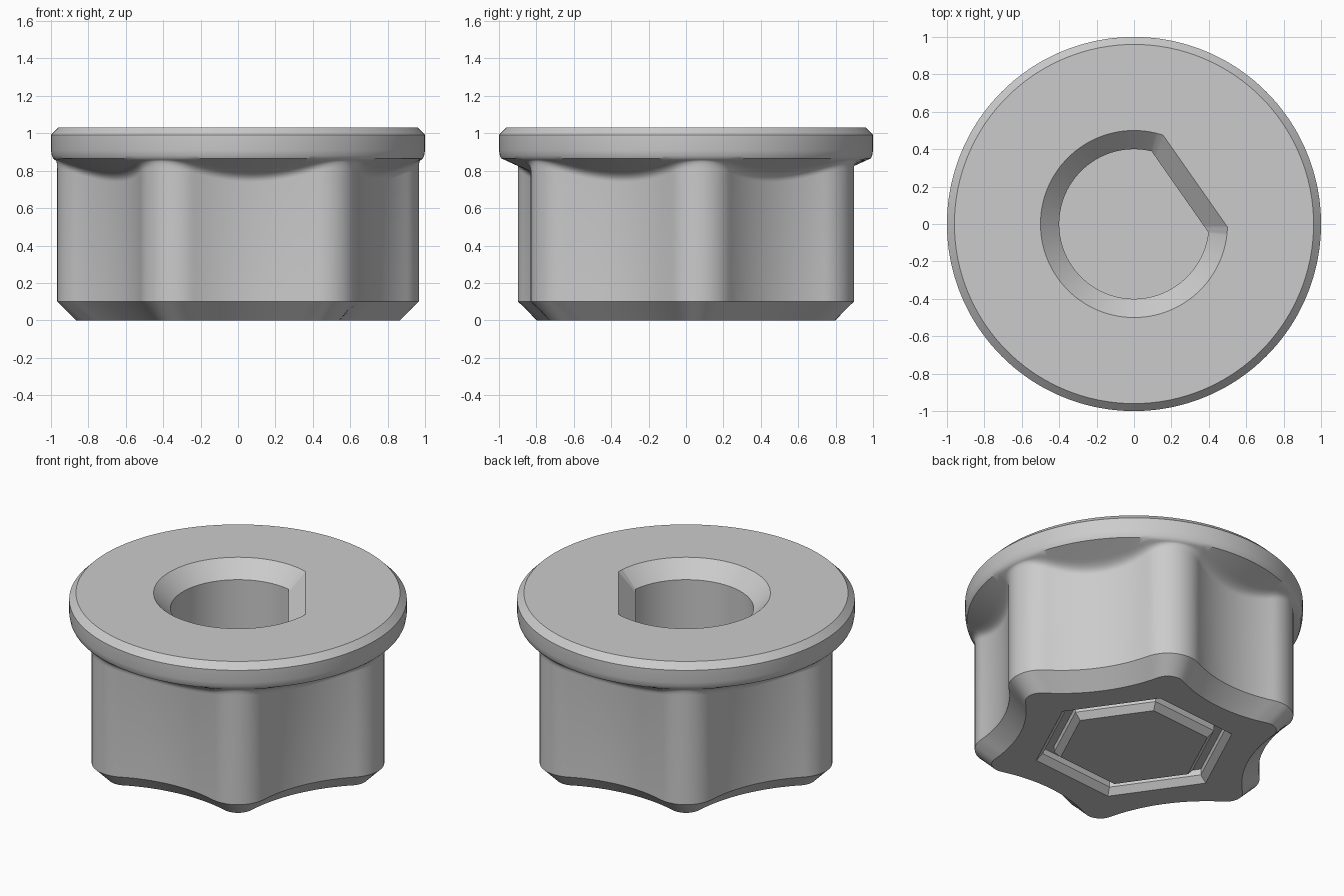
import bpy
import bmesh
from math import sin, cos, acos, atan2, radians, sqrt, pi

if "Cube" in bpy.data.objects:
    bpy.data.objects.remove(bpy.data.objects["Cube"], do_unlink=True)

N = 360                      # samples around every loop
TURN = radians(5)            # direction of the first star point
FLAT = radians(35)           # direction of the flat in the shaft hole
SIXTH = pi / 3
ANGLES = [TURN + 2 * pi * i / N for i in range(N)]

# Star outline: six rounded tips joined by tangent hollow arcs
TIP, HOLLOW, ROUND = 0.97, 0.795, 0.2
C = TIP - ROUND
K = cos(SIXTH / 2)
RHO = (HOLLOW**2 + C**2 - 2 * HOLLOW * C * K - ROUND**2) / (2 * (ROUND - HOLLOW + C * K))
D = HOLLOW + RHO


def star_radius(angle, inset=0.0):
    a = (angle - TURN) % SIXTH
    a = min(a, SIXTH - a)
    t, rho = ROUND - inset, RHO + inset
    ux, uy = D * K - C, D * sin(SIXTH / 2)
    length = sqrt(ux * ux + uy * uy)
    tangent = atan2(uy / length * t, C + ux / length * t)
    if a < tangent:
        return C * cos(a) + sqrt(max(t * t - (C * sin(a))**2, 0))
    b = SIXTH / 2 - a
    return D * cos(b) - sqrt(max(rho**2 - (D * sin(b))**2, 0))


def polar(radius_at, z, angles=ANGLES):
    return [(radius_at(a) * cos(a), radius_at(a) * sin(a), z) for a in angles]


def circle(r, z):
    return polar(lambda a: r, z)


def hexagon(r, z):
    return polar(lambda a: r * K / cos((a - TURN) % SIXTH - SIXTH / 2), z)


def d_shape(r, flat, z):
    # Snap one sample onto each end of the flat to keep its corners crisp
    half = acos(flat / r)
    angles = list(ANGLES)
    for corner in (FLAT - half, FLAT + half):
        angles[round((corner - TURN) / (2 * pi) * N) % N] = corner

    def radius(a):
        c = cos(a - FLAT)
        return flat / c if c * r > flat else r
    return polar(radius, z, angles)


def underside(r):
    return 0.852 - 0.42 * (0.965 - r)


def fillet(s):
    # Soft blend from the grip wall into the sloping underside of the flange
    loop = []
    for a in ANGLES:
        r0 = star_radius(a)
        r2 = min(r0 + 0.07, 0.98)
        z1 = underside(r0)
        z0, z2 = z1 - 0.04, underside(r2)
        r = (1 - s)**2 * r0 + 2 * s * (1 - s) * r0 + s * s * r2
        z = (1 - s)**2 * z0 + 2 * s * (1 - s) * z1 + s * s * z2
        loop.append((r * cos(a), r * sin(a), z))
    return loop


def skin(name, loops, mat):
    # Join stacked loops with quads and cap both ends
    bm = bmesh.new()
    rings = [[bm.verts.new(p) for p in loop] for loop in loops]
    for low, high in zip(rings, rings[1:]):
        for i in range(N):
            j = (i + 1) % N
            bm.faces.new((low[i], low[j], high[j], high[i]))
    bm.faces.new(rings[0][::-1])
    bm.faces.new(rings[-1])
    bmesh.ops.recalc_face_normals(bm, faces=bm.faces)
    mesh = bpy.data.meshes.new(name)
    bm.to_mesh(mesh)
    bm.free()
    mesh.materials.append(mat)
    ob = bpy.data.objects.new(name, mesh)
    bpy.context.collection.objects.link(ob)
    bpy.ops.object.select_all(action="DESELECT")
    ob.select_set(True)
    bpy.context.view_layer.objects.active = ob
    bpy.ops.object.shade_smooth_by_angle(angle=radians(35))
    return ob


grey = bpy.data.materials.new("plain grey")
grey.use_nodes = True
colour = (0.6, 0.6, 0.6, 1)
grey.diffuse_color = colour
for node in grey.node_tree.nodes:
    if node.type == "BSDF_PRINCIPLED":
        node.inputs["Base Color"].default_value = colour

# Knob body: hexagonal recess, chamfered star grip, flange, D-shaped shaft hole
loops = [hexagon(0.56, 0.08), hexagon(0.56, 0.04), hexagon(0.60, 0.0)]
loops.append(polar(lambda a: star_radius(a, 0.1), 0.0))
loops.append(polar(star_radius, 0.1))
loops += [fillet(i / 6) for i in range(7)]
loops += [circle(0.988, 0.866), circle(0.995, 0.88), circle(1.0, 0.91)]
loops += [circle(1.0, 0.992), circle(0.96, 1.032)]
loops += [d_shape(0.5, 0.4, 1.032), d_shape(0.4, 0.3, 0.932), d_shape(0.4, 0.3, 0.2)]
skin("knob_body", loops, grey)

# Hexagonal plug standing in the recess, level with the underside
skin("bottom_plug", [hexagon(0.45, 0.0), hexagon(0.49, 0.04), hexagon(0.49, 0.085)], grey)
